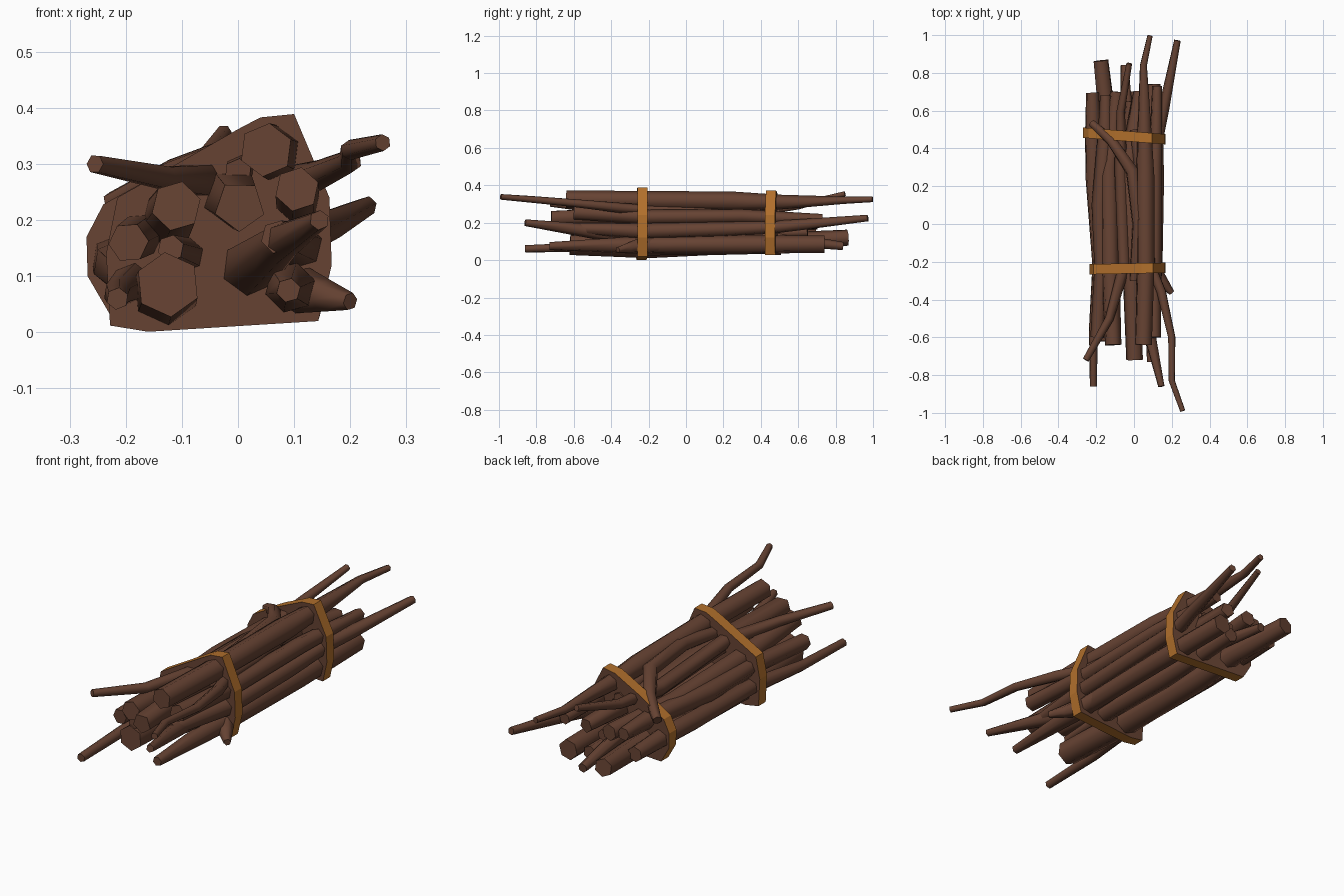
import bpy, bmesh, math, random
from mathutils import Vector

random.seed(4)

def material(name, col):
    m = bpy.data.materials.new(name)
    m.diffuse_color = (*col, 1)
    return m

BARK = material("bark brown", (0.135, 0.056, 0.033))
ROPE = material("binding orange", (0.44, 0.16, 0.025))

def finish(bm, name, mats, smooth):
    bmesh.ops.recalc_face_normals(bm, faces=bm.faces)
    me = bpy.data.meshes.new(name)
    bm.to_mesh(me)
    bm.free()
    ob = bpy.data.objects.new(name, me)
    bpy.context.collection.objects.link(ob)
    for m in mats:
        me.materials.append(m)
    if smooth:
        bpy.ops.object.select_all(action='DESELECT')
        ob.select_set(True)
        bpy.context.view_layer.objects.active = ob
        bpy.ops.object.shade_smooth_by_angle(angle=math.radians(75))
    return ob

def stick(name, *pts, sides=6):
    """Tapered, crooked stick through (x, y, z, radius) points."""
    bm = bmesh.new()
    twist = random.random() * 6
    c = [Vector(p[:3]) for p in pts]
    rings = []
    for i, p in enumerate(pts):
        t = (c[min(i + 1, len(c) - 1)] - c[max(i - 1, 0)]).normalized()
        u = t.cross(Vector((0, 0, 1))).normalized()
        v = u.cross(t)
        rings.append([bm.verts.new(c[i] + p[3] * (math.cos(a) * u + math.sin(a) * v))
                      for a in (twist + k * math.tau / sides for k in range(sides))])
    for a, b in zip(rings, rings[1:]):
        for k in range(sides):
            j = (k + 1) % sides
            bm.faces.new((a[k], a[j], b[j], b[k]))
    bm.faces.new(rings[0])
    bm.faces.new(rings[-1])
    finish(bm, name, [BARK], True)

def binding(name, y, tilt, outline, half=0.027):
    """Flat tie round the bundle: orange rim, bark-coloured filled sides."""
    bm = bmesh.new()
    a = [bm.verts.new((x, y + tilt * x - half, z)) for x, z in outline]
    b = [bm.verts.new((x, y + tilt * x + half, z)) for x, z in outline]
    n = len(outline)
    for k in range(n):
        j = (k + 1) % n
        bm.faces.new((a[k], a[j], b[j], b[k])).material_index = 1
    bm.faces.new(a)
    bm.faces.new(b)
    finish(bm, name, [BARK, ROPE], False)

# thick main sticks, front end first
stick("left_stick", (-.215, -.86, .06, .02), (-.215, -.55, .07, .025), (-.185, -.22, .09, .038),
      (-.215, .25, .12, .045), (-.217, .48, .13, .045), (-.22, .695, .13, .036))
stick("lower_left_stick", (-.125, -.62, .085, .058), (-.13, -.2, .07, .06), (-.15, .3, .09, .055),
      (-.14, .55, .1, .05), (-.175, .865, .12, .043))
stick("upper_left_stick", (-.11, -.64, .225, .045), (-.125, -.2, .2, .05), (-.13, .3, .19, .05),
      (-.09, .7, .2, .038))
stick("centre_stick", (.003, -.72, .225, .046), (-.01, -.2, .24, .055), (-.03, .3, .23, .055),
      (.03, .7, .2, .035), sides=5)
stick("top_stick", (.05, -.64, .325, .048), (.062, -.22, .32, .05), (.06, .25, .315, .052),
      (.055, .5, .31, .04), (.05, .84, .32, .02), (.085, .998, .325, .015))
stick("upper_right_stick", (.105, -.6, .255, .04), (.107, -.2, .23, .04), (.112, .3, .235, .038),
      (.122, .73, .22, .027))
stick("lower_right_stick", (.09, -.73, .075, .022), (.093, -.3, .08, .046), (.1, .3, .083, .05),
      (.095, .74, .085, .048))
stick("bottom_stick", (.0, -.25, .07, .045), (-.01, .2, .075, .047), (.01, .7, .075, .035))
stick("inner_stick", (.145, -.86, .2, .018), (.075, -.55, .16, .036), (.015, -.22, .11, .053),
      (-.03, .4, .13, .045), (-.05, .84, .075, .022))
stick("right_stick", (.07, -.6, .17, .03), (.11, -.25, .155, .042), (.12, .2, .165, .04),
      (.123, .46, .175, .035), (.16, .62, .19, .03), (.23, .972, .225, .018))
stick("far_left_stick", (-.195, -.6, .16, .036), (-.17, -.22, .175, .04), (-.18, .1, .18, .045),
      (-.15, .5, .2, .04), (-.15, .68, .2, .03))
# thin crooked branches
stick("front_right_branch", (.258, -.99, .338, .015), (.2, -.83, .325, .018), (.2, -.6, .305, .021),
      (.145, -.36, .28, .027), (.09, -.22, .27, .026), (.07, 0, .26, .032), (.0, .5, .26, .025))
stick("front_left_branch", (-.255, -.72, .3, .017), (-.13, -.5, .275, .023), (-.05, -.22, .27, .033),
      (-.07, .3, .25, .034), (-.07, .6, .29, .022), (-.025, .85, .355, .015))
stick("crossing_branch", (-.225, .535, .23, .021), (-.12, .44, .28, .029), (-.01, .28, .315, .036),
      (.025, 0, .315, .036), (.0, -.3, .285, .025))
stick("side_twig", (.2, -.365, .055, .016), (.155, -.31, .065, .03), (.1, -.24, .078, .047),
      (.1, -.05, .08, .036))
stick("inner_twig", (-.12, -.61, .15, .024), (-.07, 0, .13, .035), (-.02, .65, .15, .025))

# two ties
binding("front_binding", -.235, .02, [(.04, .383), (.1, .389), (.163, .24), (.167, .12), (.143, .02),
        (-.16, .001), (-.228, .012), (-.235, .14), (-.215, .24), (.0, .362)])
binding("back_binding", .462, -.08, [(.03, .365), (.095, .372), (.163, .24), (.167, .12), (.145, .026),
        (-.225, .026), (-.268, .1), (-.27, .17), (-.24, .228), (-.1, .305)])
